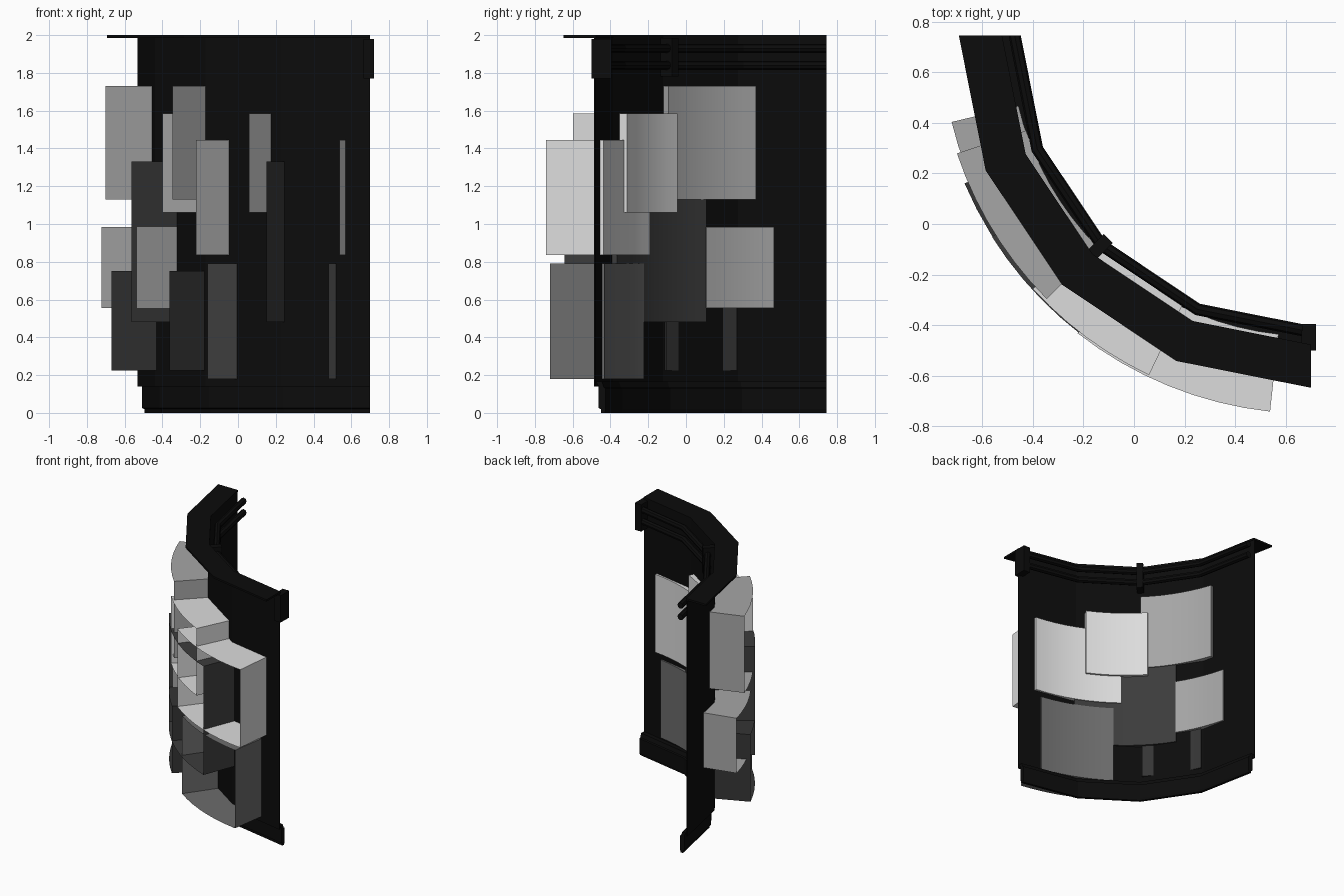
import bpy, bmesh, math
from mathutils import Matrix, Vector

if "Cube" in bpy.data.objects:
    bpy.data.objects.remove(bpy.data.objects["Cube"])

CX, CY = 0.70, 0.745          # centre of curvature of the wall


def material(name, v):
    m = bpy.data.materials.new(name)
    m.diffuse_color = (v, v, v, 1)
    m.use_nodes = True
    m.node_tree.nodes["Principled BSDF"].inputs["Base Color"].default_value = m.diffuse_color
    return m


BLACK = material("black", 0.0035)
LIGHT = material("light_grey", 0.72)
MID = material("mid_grey", 0.38)
DIM = material("dim_grey", 0.15)
DARK = material("dark_grey", 0.045)
DARKER = material("darker_grey", 0.035)


def finish(name, bm, mat, smooth=False):
    bmesh.ops.recalc_face_normals(bm, faces=bm.faces)
    me = bpy.data.meshes.new(name)
    bm.to_mesh(me)
    bm.free()
    ob = bpy.data.objects.new(name, me)
    bpy.context.collection.objects.link(ob)
    me.materials.append(mat)
    if smooth:
        bpy.ops.object.select_all(action='DESELECT')
        ob.select_set(True)
        bpy.context.view_layer.objects.active = ob
        bpy.ops.object.shade_smooth_by_angle(angle=math.radians(20))
    return ob


def sweep(name, profile, a0, a1, steps, mat, closed=True, smooth=False):
    """Sweep an (r, z) profile about the wall centre, angles in degrees."""
    bm = bmesh.new()
    rings = []
    for i in range(steps + 1):
        a = math.radians(180 + a0 + (a1 - a0) * i / steps)
        rings.append([bm.verts.new((CX + r * math.cos(a), CY + r * math.sin(a), z))
                      for r, z in profile])
    n = len(profile)
    for p, q in zip(rings, rings[1:]):
        for j in range(n if closed else n - 1):
            k = (j + 1) % n
            bm.faces.new((p[j], p[k], q[k], q[j]))
    bm.faces.new(rings[0])
    bm.faces.new(rings[-1])
    return finish(name, bm, mat, smooth)


def rect(r0, r1, z0, z1):
    return [(r0, z0), (r1, z0), (r1, z1), (r0, z1)]


# Wall, top ledge and skirting: four facets over a quarter circle
sweep("wall_panel", rect(1.225, 1.233, 0.14, 1.99), 0, 90, 4, BLACK)
sweep("top_ledge", rect(1.222, 1.393, 1.985, 2.0), 0, 90, 4, BLACK)
sweep("skirting", [(1.195, 0), (1.195, 0.02), (1.207, 0.025), (1.207, 0.14), (1.222, 0.165),
                   (1.228, 0.165), (1.19, 0.165), (1.18, 0.135), (1.17, 0.13),
                   (1.17, 0.02), (1.175, 0)], 0, 90, 4, BLACK)

# Two handrail tubes along the inner side
for label, z in (("upper_rail", 1.93), ("lower_rail", 1.84)):
    ring = [(1.172 + 0.024 * math.cos(t * math.pi / 4), z + 0.024 * math.sin(t * math.pi / 4))
            for t in range(8)]
    sweep(label, ring, 0, 90, 4, BLACK)

# Rail brackets: one in the middle, one at the right end
for label, ang, r0, r1, w, z0, z1 in (("middle_bracket", 45, 1.135, 1.225, 0.05, 1.78, 1.985),
                                      ("end_bracket", 89.6, 1.14, 1.245, 0.056, 1.77, 1.98)):
    a = math.radians(180 + ang)
    r = (r0 + r1) / 2
    bm = bmesh.new()
    bmesh.ops.create_cube(bm, size=1)
    bm.transform(Matrix.Translation(Vector((CX + r * math.cos(a), CY + r * math.sin(a),
                                            (z0 + z1) / 2)))
                 @ Matrix.Rotation(a, 4, 'Z') @ Matrix.Diagonal((r1 - r0, w, z1 - z0, 1)))
    finish(label, bm, BLACK)

# Curved boxes through the wall, open on the convex side:
# name, start and end angle, inner and outer radius, bottom, top, colour
BOXES = [
    ("upper_left_box", 18.4, 44.9, 1.188, 1.476, 1.13, 1.73, MID),
    ("upper_middle_box", 42.3, 64.5, 1.172, 1.488, 1.06, 1.585, LIGHT),
    ("upper_right_box", 51.9, 83.8, 1.188, 1.496, 0.835, 1.445, LIGHT),
    ("centre_box", 32.2, 68.4, 1.195, 1.492, 0.48, 1.33, DARK),
    ("small_left_box", 13.5, 32.3, 1.19, 1.462, 0.555, 0.985, MID),
    ("lower_right_box", 54.4, 81.4, 1.191, 1.482, 0.18, 0.79, DIM),
    ("lower_left_box", 23.1, 44.5, 1.21, 1.49, 0.225, 0.75, DARKER),
]
for name, a0, a1, ri, ro, z0, z1, mat in BOXES:
    sweep(name, [(ro, z0), (ri, z0), (ri, z1), (ro, z1)], a0, a1,
          max(3, round((a1 - a0) / 4)), mat, closed=False, smooth=True)
